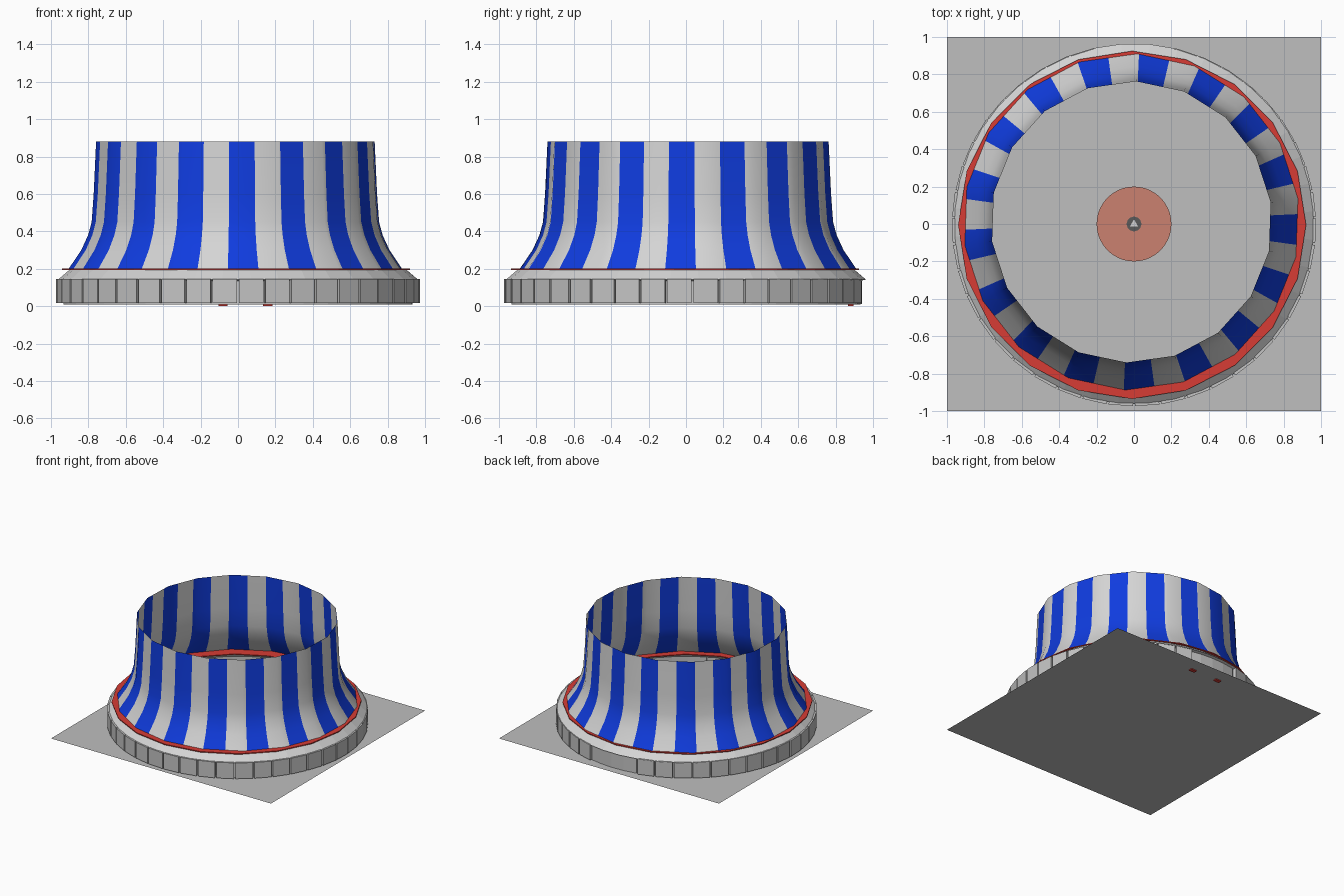
import bpy, bmesh, math
from math import pi, cos, sin, radians

if "Cube" in bpy.data.objects:
    bpy.data.objects.remove(bpy.data.objects["Cube"])


def mat(name, r, g, b):
    m = bpy.data.materials.new(name)
    m.diffuse_color = (r, g, b, 1)
    m.use_nodes = True
    m.node_tree.nodes["Principled BSDF"].inputs["Base Color"].default_value = m.diffuse_color
    return m


WHITE = mat("canvas white", 0.66, 0.66, 0.66)
BLUE = mat("canvas blue", 0.005, 0.045, 0.74)
RED = mat("trim red", 0.68, 0.045, 0.035)
GREY = mat("ground grey", 0.52, 0.52, 0.52)
STONE = mat("panel grey", 0.56, 0.56, 0.56)
SALMON = mat("pad salmon", 0.6, 0.22, 0.16)
DARK = mat("hub dark", 0.1, 0.1, 0.1)


def finish(name, bm, *mats, recalc=True, smooth=None):
    if recalc:
        bmesh.ops.recalc_face_normals(bm, faces=bm.faces)
    me = bpy.data.meshes.new(name)
    bm.to_mesh(me)
    bm.free()
    for m in mats:
        me.materials.append(m)
    ob = bpy.data.objects.new(name, me)
    bpy.context.collection.objects.link(ob)
    if smooth:
        bpy.ops.object.select_all(action='DESELECT')
        ob.select_set(True)
        bpy.context.view_layer.objects.active = ob
        bpy.ops.object.shade_smooth_by_angle(angle=radians(smooth))
    return ob


def lathe(name, profile, sides, material, start=0.0, center=(0, 0), closed=False, smooth=None):
    """Revolve (radius, z) points; closed joins the last point to the first."""
    bm = bmesh.new()
    rings = [[bm.verts.new((center[0] + r * cos(start + 2 * pi * i / sides),
                            center[1] + r * sin(start + 2 * pi * i / sides), z))
              for i in range(sides)] for r, z in profile]
    pairs = list(zip(rings, rings[1:])) + ([(rings[-1], rings[0])] if closed else [])
    for a, b in pairs:
        for i in range(sides):
            j = (i + 1) % sides
            bm.faces.new((a[i], a[j], b[j], b[i]))
    return finish(name, bm, material, smooth=smooth)


def disc(name, r, z0, z1, sides, material):
    bm = bmesh.new()
    bmesh.ops.create_cone(bm, cap_ends=True, segments=sides, radius1=r, radius2=r, depth=z1 - z0)
    bmesh.ops.translate(bm, verts=bm.verts, vec=(0, 0, (z0 + z1) / 2))
    return finish(name, bm, material)


def arc_block(bm, a0, a1, r0, r1, z0, z1, steps=1):
    """Solid block between two angles and two radii."""
    cols = []
    for i in range(steps + 1):
        a = a0 + (a1 - a0) * i / steps
        cols.append([bm.verts.new((r * cos(a), r * sin(a), z))
                     for r, z in ((r0, z0), (r1, z0), (r1, z1), (r0, z1))])
    for c, d in zip(cols, cols[1:]):
        for k in range(4):
            bm.faces.new((c[k], c[(k + 1) % 4], d[(k + 1) % 4], d[k]))
    bm.faces.new(cols[0])
    bm.faces.new(cols[-1][::-1])


# Ground plate and inner floor
bm = bmesh.new()
bmesh.ops.create_grid(bm, x_segments=1, y_segments=1, size=1)
bmesh.ops.translate(bm, verts=bm.verts, vec=(0, 0, 0.008))
finish("ground_plate", bm, GREY)

# Centre pad with raised rim and hub
disc("centre_pad", 0.20, 0.009, 0.014, 40, SALMON)
lathe("pad_rim", [(0.16, 0.014), (0.16, 0.017), (0.20, 0.017), (0.20, 0.014)], 40, SALMON)
disc("pad_hub", 0.04, 0.014, 0.022, 12, DARK)
disc("hub_cap", 0.025, 0.022, 0.027, 3, WHITE)

# Striped canvas wall: 18 flat sides, 17 blue stripes, open at top and bottom
SIDES, STRIPES = 18, 17
corner0 = radians(8)
stripe0 = radians(-2.6)
step, pitch = 2 * pi / SIDES, 2 * pi / STRIPES
angles = [(corner0 + i * step) % (2 * pi) for i in range(SIDES)]
angles += [(stripe0 + (i + s) * pitch) % (2 * pi) for i in range(STRIPES) for s in (-0.25, 0.25)]
angles.sort()
bm = bmesh.new()
rings = []
for r, z in ((0.90, 0.2), (0.832, 0.3), (0.795, 0.38), (0.776, 0.45), (0.765, 0.6), (0.752, 0.88)):
    ring = []
    for a in angles:
        off = (a - corner0) % step - step / 2
        rr = r * cos(step / 2) / cos(off)       # keep points on the flat sides
        ring.append(bm.verts.new((-0.014 + rr * cos(a), 0.011 + rr * sin(a), z)))
    rings.append(ring)
n = len(angles)
for lo, hi in zip(rings, rings[1:]):
    for i in range(n):
        j = (i + 1) % n
        f = bm.faces.new((lo[i], lo[j], hi[j], hi[i]))
        mid = angles[i] + ((angles[j] - angles[i]) % (2 * pi)) / 2
        phase = ((mid - stripe0) / pitch + 0.5) % 1 - 0.5
        f.material_index = 1 if abs(phase) < 0.25 else 0
finish("striped_wall", bm, WHITE, BLUE, recalc=False, smooth=25)

# Red trim ring under the wall
lathe("red_trim", [(0.83, 0.194), (0.93, 0.194), (0.93, 0.201), (0.83, 0.201)], 20, RED,
      center=(-0.01, -0.005), closed=True)

# Sloping lip and the recessed base wall
lathe("sloping_lip", [(0.87, 0.193), (0.905, 0.193), (0.965, 0.142), (0.93, 0.135)], 40, WHITE,
      start=radians(4), closed=True)
lathe("base_wall", [(0.935, 0.009), (0.935, 0.14)], 40, STONE, start=radians(4))

# Ring of side panels, with a plain entrance section at the back
bm = bmesh.new()
COUNT = 43
for i in range(COUNT):
    a = radians(270) + (i + 0.5) * 2 * pi / COUNT
    if 75 < math.degrees(a) % 360 < 103:
        continue
    h = 0.46 * 2 * pi / COUNT
    back = max(0, sin(a)) * 0.012
    arc_block(bm, a - h, a + h, 0.93, 0.974 - back, 0.016, 0.146)
finish("side_panels", bm, STONE)

bm = bmesh.new()
arc_block(bm, radians(76), radians(102), 0.925, 0.942, 0.012, 0.135, 4)
finish("entrance_panel", bm, STONE)

# Small red feet under the entrance
bm = bmesh.new()
for x in (-0.08, 0.16):
    r = bmesh.ops.create_cube(bm, size=1)["verts"]
    bmesh.ops.scale(bm, verts=r, vec=(0.05, 0.03, 0.014))
    bmesh.ops.translate(bm, verts=r, vec=(x, 0.88, 0.007))
finish("entrance_feet", bm, RED)
